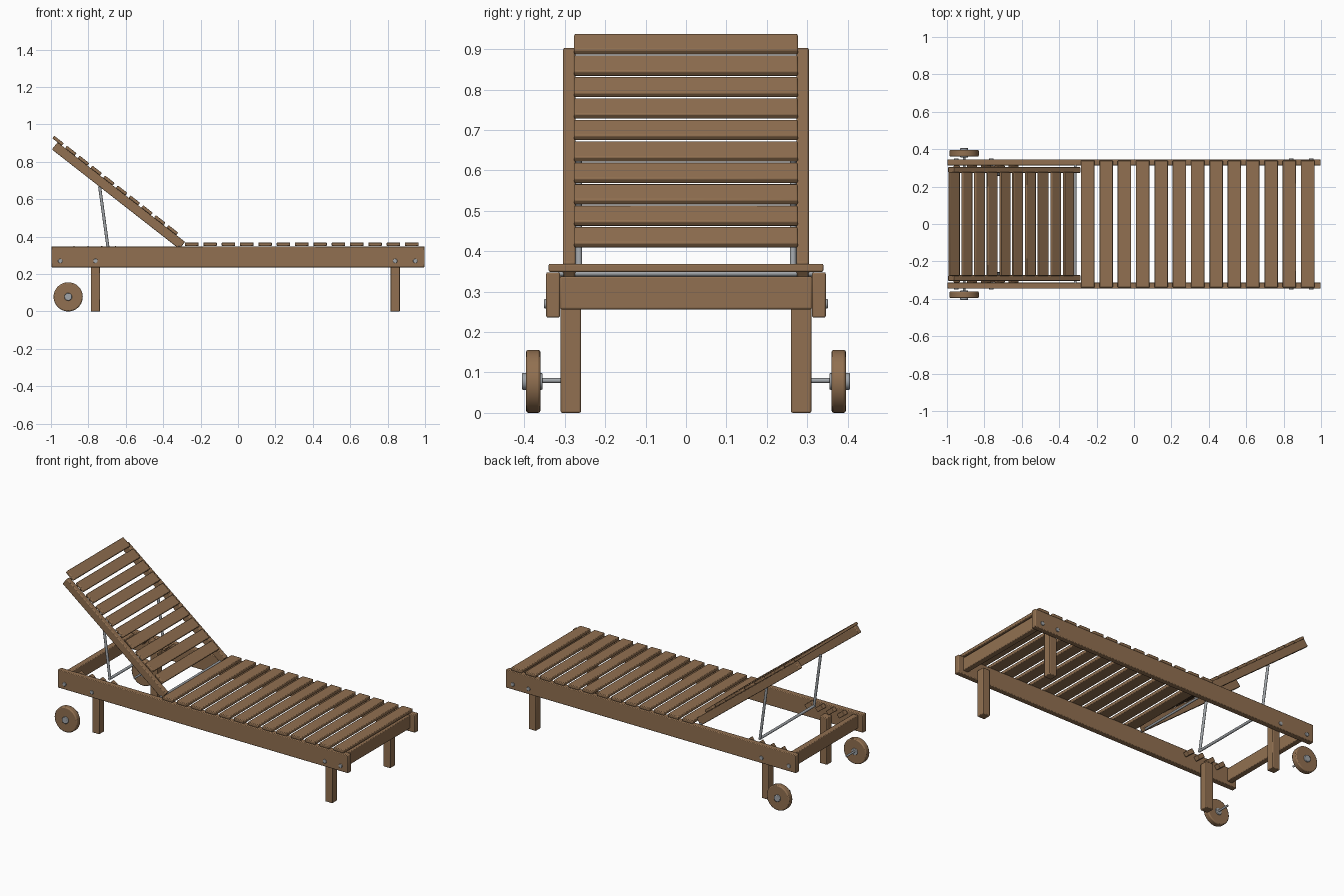
import bpy, math
from mathutils import Vector

if "Cube" in bpy.data.objects:
    bpy.data.objects.remove(bpy.data.objects["Cube"])


def material(name, rgb):
    m = bpy.data.materials.new(name)
    m.diffuse_color = (*rgb, 1)
    m.use_nodes = True
    m.node_tree.nodes["Principled BSDF"].inputs["Base Color"].default_value = m.diffuse_color
    return m


WOOD = material("brown wood", (0.285, 0.163, 0.082))
METAL = material("grey metal", (0.36, 0.38, 0.40))


def finish(ob, name, mat, bevel):
    ob.name = name
    ob.data.materials.append(mat)
    if bevel:
        b = ob.modifiers.new("soft edges", 'BEVEL')
        b.width, b.segments, b.limit_method = bevel, 2, 'ANGLE'
    bpy.ops.object.shade_smooth_by_angle(angle=math.radians(35))
    return ob


def box(name, center, size, tilt=0.0, bevel=0.004):
    bpy.ops.mesh.primitive_cube_add(size=1, location=center)
    ob = bpy.context.object
    ob.scale = size
    bpy.ops.object.transform_apply(location=False, rotation=False, scale=True)
    ob.rotation_euler.y = tilt
    return finish(ob, name, WOOD, bevel)


def rod(name, a, b, r, mat=METAL, sides=16, bevel=0.0):
    a, b = Vector(a), Vector(b)
    bpy.ops.mesh.primitive_cylinder_add(vertices=sides, radius=r, depth=(b - a).length,
                                        location=(a + b) / 2)
    ob = bpy.context.object
    ob.rotation_euler = (b - a).to_track_quat('Z', 'Y').to_euler()
    return finish(ob, name, mat, bevel)


# Backrest frame of reference: u runs up the slope, n is its face normal
ANGLE = math.radians(38)
TOP = Vector((-0.995, 0, 0.866))
U = Vector((-math.cos(ANGLE), 0, math.sin(ANGLE)))
N = Vector((math.sin(ANGLE), 0, math.cos(ANGLE)))


def on_back(u, n, y=0.0):
    return TOP + U * u + N * n + Vector((0, y, 0))


# Frame ends and seat slats
for x in (-0.948, 0.948):
    box("end_rail", (x, 0, 0.297), (0.035, 0.624, 0.081))
for i in range(13):
    box("seat_slat", (-0.247 + i * 0.098, 0, 0.359), (0.072, 0.68, 0.02))

# Backrest slats
for i in range(10):
    box("backrest_slat", on_back(0.0025 - i * 0.0862, 0.057), (0.065, 0.554, 0.017), ANGLE)

# Parts on both sides
for s in (-1, 1):
    box("side_rail", (0, s * 0.329, 0.292), (1.996, 0.034, 0.112))
    box("backrest_rail", on_back(-0.4325, 0.0245, s * 0.289), (0.865, 0.03, 0.049), ANGLE)
    for x in (-0.762, 0.84):
        box("leg", (x, s * 0.285, 0.146), (0.05, 0.05, 0.292))
    for x in (-0.95, -0.762, 0.84, 0.948):
        rod("bolt", (x, s * 0.30, 0.27), (x, s * 0.351, 0.27), 0.012, bevel=0.002)
    # notched rests for the prop
    for i in range(4):
        box("prop_rest", (-0.866 + i * 0.074, s * 0.297, 0.325), (0.05, 0.032, 0.028),
            math.radians(38), 0.003)
    # wheels
    rod("wheel", (-0.908, s * 0.36, 0.078), (-0.908, s * 0.396, 0.078), 0.078, WOOD, 40, 0.006)
    rod("wheel_axle", (-0.908, s * 0.28, 0.08), (-0.908, s * 0.39, 0.08), 0.006)
    rod("wheel_hub", (-0.908, s * 0.355, 0.078), (-0.908, s * 0.406, 0.078), 0.021, bevel=0.003)
    # prop arm
    rod("prop_arm", (-0.695, s * 0.265, 0.342), (-0.74, s * 0.265, 0.668), 0.008)

# Cross rods
rod("prop_bar", (-0.695, -0.272, 0.342), (-0.695, 0.272, 0.342), 0.008)
rod("hinge_rod", (-0.315, -0.315, 0.345), (-0.315, 0.315, 0.345), 0.007)
